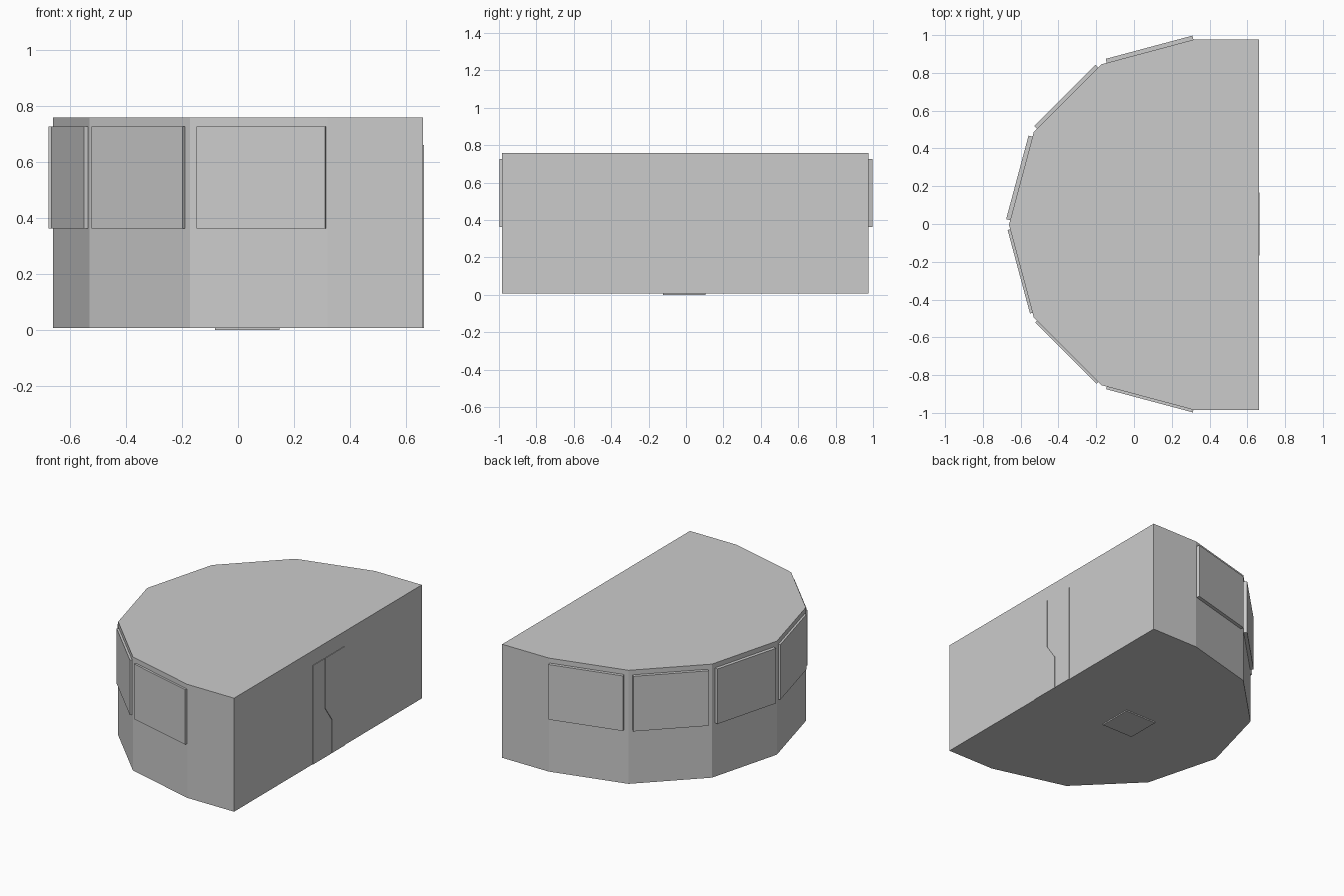
import bpy, bmesh, math
from mathutils import Vector, Matrix

if "Cube" in bpy.data.objects:
    bpy.data.objects.remove(bpy.data.objects["Cube"])

R = 0.981                       # radius of the twelve-sided round end
CX, CY = 0.319, -0.004          # centre of the round end
BACK_X = 0.661                  # flat wall with the door
Z0, Z1 = 0.008, 0.759


def prism(name, pts, depth):
    """Extrude a closed 3D polygon along a vector."""
    bm = bmesh.new()
    face = bm.faces.new([bm.verts.new(p) for p in pts])
    ext = bmesh.ops.extrude_face_region(bm, geom=[face], use_keep_orig=True)
    verts = [g for g in ext["geom"] if isinstance(g, bmesh.types.BMVert)]
    bmesh.ops.translate(bm, verts=verts, vec=Vector(depth))
    bmesh.ops.recalc_face_normals(bm, faces=bm.faces)
    mesh = bpy.data.meshes.new(name)
    bm.to_mesh(mesh)
    bm.free()
    obj = bpy.data.objects.new(name, mesh)
    bpy.context.collection.objects.link(obj)
    return obj


# Main body: half of a twelve-sided drum with a straight back section
arc = [(CX + R * math.cos(math.radians(a)), CY + R * math.sin(math.radians(a)))
       for a in range(90, 271, 30)]
outline = [(BACK_X, CY + R)] + arc + [(BACK_X, CY - R)]
prism("body", [(x, y, Z0) for x, y in outline], (0, 0, Z1 - Z0))

# Raised window panels, one per facet of the round end
W_Z0, W_Z1 = 0.363, 0.727
apothem = R * math.cos(math.radians(15))
for i in range(6):
    ang = math.radians(105 + 30 * i)
    out = 0.022 if i < 3 else 0.014
    length = 0.475 if i in (0, 5) else 0.458
    shift = {0: -0.012, 5: 0.012}.get(i, 0)
    n = Vector((math.cos(ang), math.sin(ang), 0))
    t = Vector((-n.y, n.x, 0))
    mid = Vector((CX, CY, 0)) + n * (apothem - 0.003) + t * shift
    a, b = mid - t * length / 2, mid + t * length / 2
    up0, up1 = Vector((0, 0, W_Z0)), Vector((0, 0, W_Z1))
    prism(f"window_panel_{i + 1}", [a + up0, b + up0, b + up1, a + up1],
          n * (out + 0.003))

# Two thin door leaves meeting along a stepped seam
D, D_TOP, GAP = 0.166, 0.662, 0.003
seam = [(0.03, Z0), (0.03, 0.23), (-0.04, 0.33), (-0.04, D_TOP)]
for name, side in (("door_leaf_left", -1), ("door_leaf_right", 1)):
    pts = [(side * D, Z0)] + [(y + side * GAP, z) for y, z in seam] + [(side * D, D_TOP)]
    prism(name, [(BACK_X - 0.002, y, z) for y, z in pts], (0.006, 0, 0))

# Square base plate under the floor
prism("base_plate", [(-0.082, -0.122, 0), (0.148, -0.122, 0),
                     (0.148, 0.105, 0), (-0.082, 0.105, 0)], (0, 0, Z0 + 0.002))
